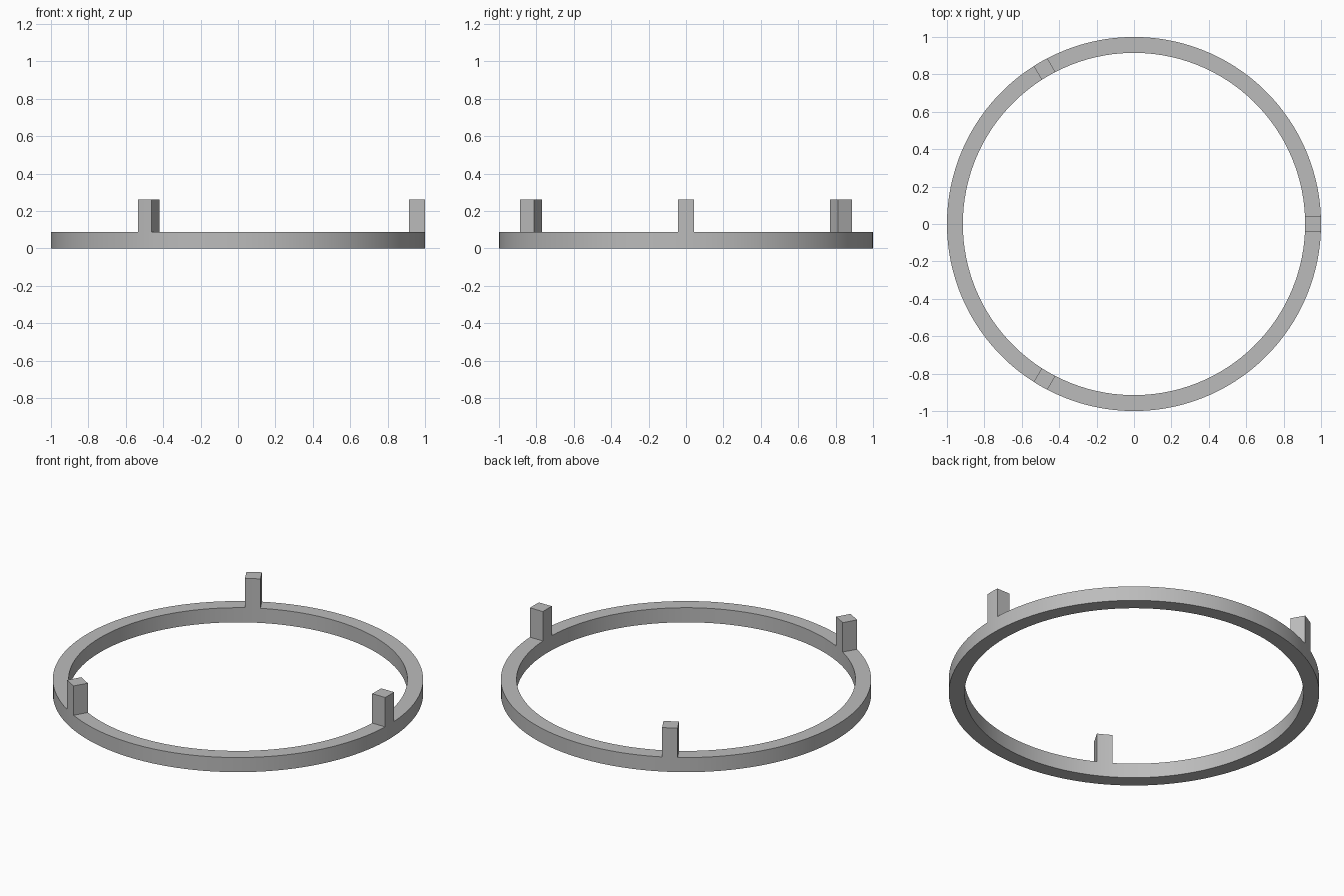
import bpy
import bmesh
from math import asin, pi, radians, sin, cos

OUTER, INNER = 1.0, 0.915
RING_TOP, POST_TOP = 0.087, 0.262
POST_HALF = 0.042
POSTS = 3
ARC_STEPS = 40      # ring segments between neighbouring posts
POST_STEPS = 4      # segments across each post

if "Cube" in bpy.data.objects:
    bpy.data.objects.remove(bpy.data.objects["Cube"], do_unlink=True)

grey = bpy.data.materials.new("grey")
grey.use_nodes = True
colour = (0.5, 0.5, 0.5, 1.0)
grey.diffuse_color = colour
grey.node_tree.nodes["Principled BSDF"].inputs["Base Color"].default_value = colour


def angles(radius):
    """Angles round the ring, spaced so that every post has parallel sides."""
    half = asin(POST_HALF / radius)
    result = []
    for post in range(POSTS):
        middle = post * 2 * pi / POSTS
        gap = 2 * pi / POSTS - 2 * half
        result += [middle - half + 2 * half * i / POST_STEPS for i in range(POST_STEPS)]
        result += [middle + half + gap * i / ARC_STEPS for i in range(ARC_STEPS)]
    return result


# Ring: flat annulus, extruded upwards
bm = bmesh.new()
outer, inner = [[bm.verts.new((r * cos(a), r * sin(a), 0)) for a in angles(r)]
                for r in (OUTER, INNER)]
count = len(outer)
top_faces = []
post_faces = []
for i in range(count):
    j = (i + 1) % count
    bottom = bm.faces.new((outer[j], outer[i], inner[i], inner[j]))
    top_faces.append(bottom)


def raise_faces(faces, height):
    """Extrude faces up and return the new caps in the same order."""
    order = [f.calc_center_median().copy() for f in faces]
    new = bmesh.ops.extrude_face_region(bm, geom=faces, use_keep_orig=False)["geom"]
    bmesh.ops.translate(bm, vec=(0, 0, height),
                        verts=[v for v in new if isinstance(v, bmesh.types.BMVert)])
    caps = [f for f in new if isinstance(f, bmesh.types.BMFace)]
    return [min(caps, key=lambda f: (f.calc_center_median().xy - c.xy).length) for c in order]


floor = bmesh.ops.duplicate(bm, geom=top_faces)["geom"]
caps = raise_faces(top_faces, RING_TOP)

# Posts: flush with both walls of the ring
for post in range(POSTS):
    start = post * (POST_STEPS + ARC_STEPS)
    raise_faces(caps[start:start + POST_STEPS], POST_TOP - RING_TOP)

bmesh.ops.remove_doubles(bm, verts=bm.verts, dist=0.0001)
bmesh.ops.recalc_face_normals(bm, faces=bm.faces)
mesh = bpy.data.meshes.new("ring_with_posts")
bm.to_mesh(mesh)
bm.free()
mesh.materials.append(grey)

ring = bpy.data.objects.new("ring_with_posts", mesh)
bpy.context.collection.objects.link(ring)
bpy.ops.object.select_all(action='DESELECT')
ring.select_set(True)
bpy.context.view_layer.objects.active = ring
bpy.ops.object.shade_smooth_by_angle(angle=radians(30))
